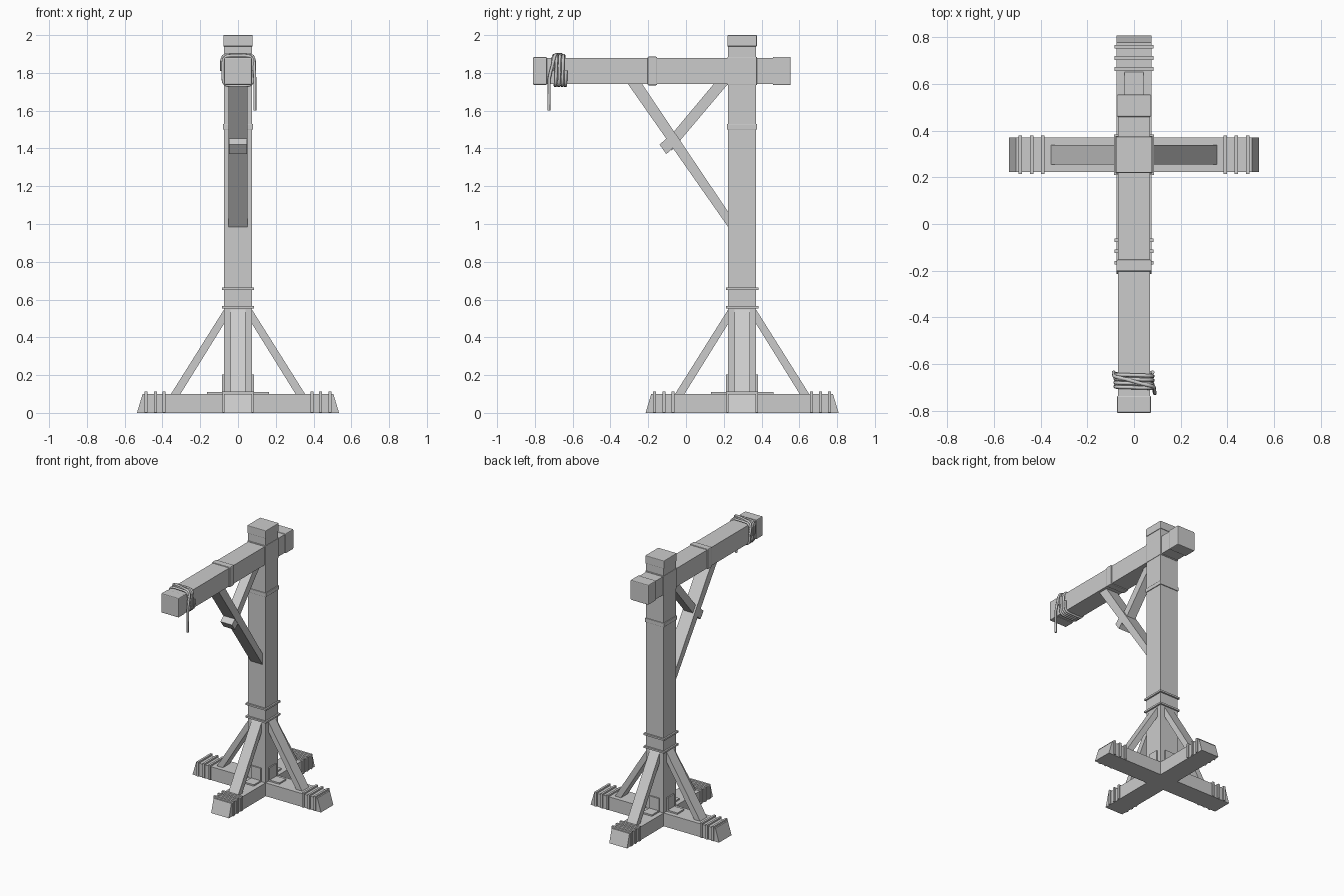
import bpy, bmesh, math
from mathutils import Vector, Matrix

cube = bpy.data.objects.get("Cube")
if cube:
    bpy.data.objects.remove(cube, do_unlink=True)

grey = bpy.data.materials.new("plain grey")
grey.use_nodes = True
grey.diffuse_color = (0.6, 0.6, 0.6, 1)
grey.node_tree.nodes["Principled BSDF"].inputs["Base Color"].default_value = (0.6, 0.6, 0.6, 1)

POST_Y = 0.297
CENTRE = Vector((0, POST_Y, 0))


def finish(name, bm, bevel=0):
    bmesh.ops.recalc_face_normals(bm, faces=bm.faces)
    mesh = bpy.data.meshes.new(name)
    bm.to_mesh(mesh)
    bm.free()
    obj = bpy.data.objects.new(name, mesh)
    bpy.context.collection.objects.link(obj)
    mesh.materials.append(grey)
    if bevel:
        mod = obj.modifiers.new("Bevel", "BEVEL")
        mod.width = bevel
        mod.segments = 2
    return obj


def box(name, centre, size, bevel=0):
    bm = bmesh.new()
    bmesh.ops.create_cube(bm, size=1)
    bmesh.ops.scale(bm, vec=size, verts=bm.verts)
    bmesh.ops.translate(bm, vec=centre, verts=bm.verts)
    return finish(name, bm, bevel)


def slab(name, outline, half, matrix=Matrix()):
    """Extrude an outline in the (along, z) plane to both sides."""
    bm = bmesh.new()
    face = bm.faces.new([bm.verts.new((a, -half, z)) for a, z in outline])
    new = bmesh.ops.extrude_face_region(bm, geom=[face])["geom"]
    bmesh.ops.translate(bm, vec=(0, 2 * half, 0),
                        verts=[v for v in new if isinstance(v, bmesh.types.BMVert)])
    bm.transform(matrix)
    return finish(name, bm)


# Post with its cap and bands
box("post", (0, POST_Y, 0.99), (0.148, 0.148, 1.98))
box("post_cap", (0, POST_Y, 1.97), (0.156, 0.156, 0.06), 0.004)
box("post_beam_joint", (0, POST_Y, 1.81), (0.154, 0.156, 0.15), 0.003)
box("post_upper_band", (0, POST_Y, 1.515), (0.16, 0.16, 0.03), 0.003)
for z in (0.56, 0.656):
    box("post_collar", (0, POST_Y, z), (0.172, 0.172, 0.013))

# Crossed feet: four arms, each with bands, a strut and an angle bracket
for i in range(4):
    reach = 0.535 if i % 2 == 0 else 0.511
    turn = Matrix.Translation(CENTRE) @ Matrix.Rotation(i * math.pi / 2, 4, "Z")
    slab("foot_arm", [(0, 0), (reach, 0), (reach - 0.03, 0.1), (0, 0.1)], 0.074, turn)
    for back in (0.048, 0.097, 0.144):
        a = reach - back
        slab("foot_band", [(a - 0.008, 0.002), (a + 0.008, 0.002),
                           (a + 0.008, 0.112), (a - 0.008, 0.112)], 0.083, turn)
    slab("foot_strut", [(0.305, 0.1), (0.355, 0.1), (0.072, 0.55), (0.072, 0.475)], 0.041, turn)
    slab("foot_bracket", [(0.07, 0.1), (0.165, 0.1), (0.165, 0.111), (0.084, 0.111),
                          (0.084, 0.203), (0.07, 0.203)], 0.04, turn)

# Overhanging beam
box("beam", (0, -0.128, 1.81), (0.138, 1.35, 0.138))
for name, y, length, width in (("beam_front_cap", -0.773, 0.075, 0.146),
                               ("beam_middle_band", -0.178, 0.05, 0.152),
                               ("beam_back_cap", 0.507, 0.095, 0.15)):
    box(name, (0, y, 1.81), (width, length, width), 0.006)

# Braces under the beam, in the (y, z) plane
side = Matrix.Rotation(math.pi / 2, 4, "Z")
slab("long_brace", [(-0.31, 1.745), (-0.235, 1.745), (0.226, 1.06), (0.226, 0.98)], 0.05, side)
slab("short_brace", [(0.15, 1.745), (0.225, 1.745), (-0.075, 1.39), (-0.118, 1.425)], 0.036, side)
slab("brace_peg", [(-0.14, 1.42), (-0.1, 1.456), (-0.066, 1.407), (-0.104, 1.37)], 0.048, side)


# Rope wound round the beam with a crossing strand and a hanging end
def rope(name, points):
    curve = bpy.data.curves.new(name, "CURVE")
    curve.dimensions = "3D"
    curve.bevel_depth = 0.008
    curve.bevel_resolution = 2
    curve.use_fill_caps = True
    line = curve.splines.new("POLY")
    line.points.add(len(points) - 1)
    for p, co in zip(line.points, points):
        p.co = (*co, 1)
    curve.materials.append(grey)
    obj = bpy.data.objects.new(name, curve)
    bpy.context.collection.objects.link(obj)


def around(angle, y, r=0.08):
    """Point on a rounded square ring about the beam."""
    c, s = math.cos(angle), math.sin(angle)
    k = r / (abs(c) ** 6 + abs(s) ** 6) ** (1 / 6)
    return (k * c, y, 1.812 + k * s)


STEPS, TURNS = 28, 4
coil = [around(2 * math.pi * i / STEPS, -0.705 + 0.07 * i / (STEPS * TURNS))
        for i in range(STEPS * TURNS + 1)]
rope("rope_coil", coil)
strand = [around(math.pi * (1 - i / 16), -0.635 - 0.08 * i / 16, 0.087) for i in range(17)]
rope("rope_end", strand + [(0.089, -0.724, 1.77), (0.089, -0.726, 1.6)])
